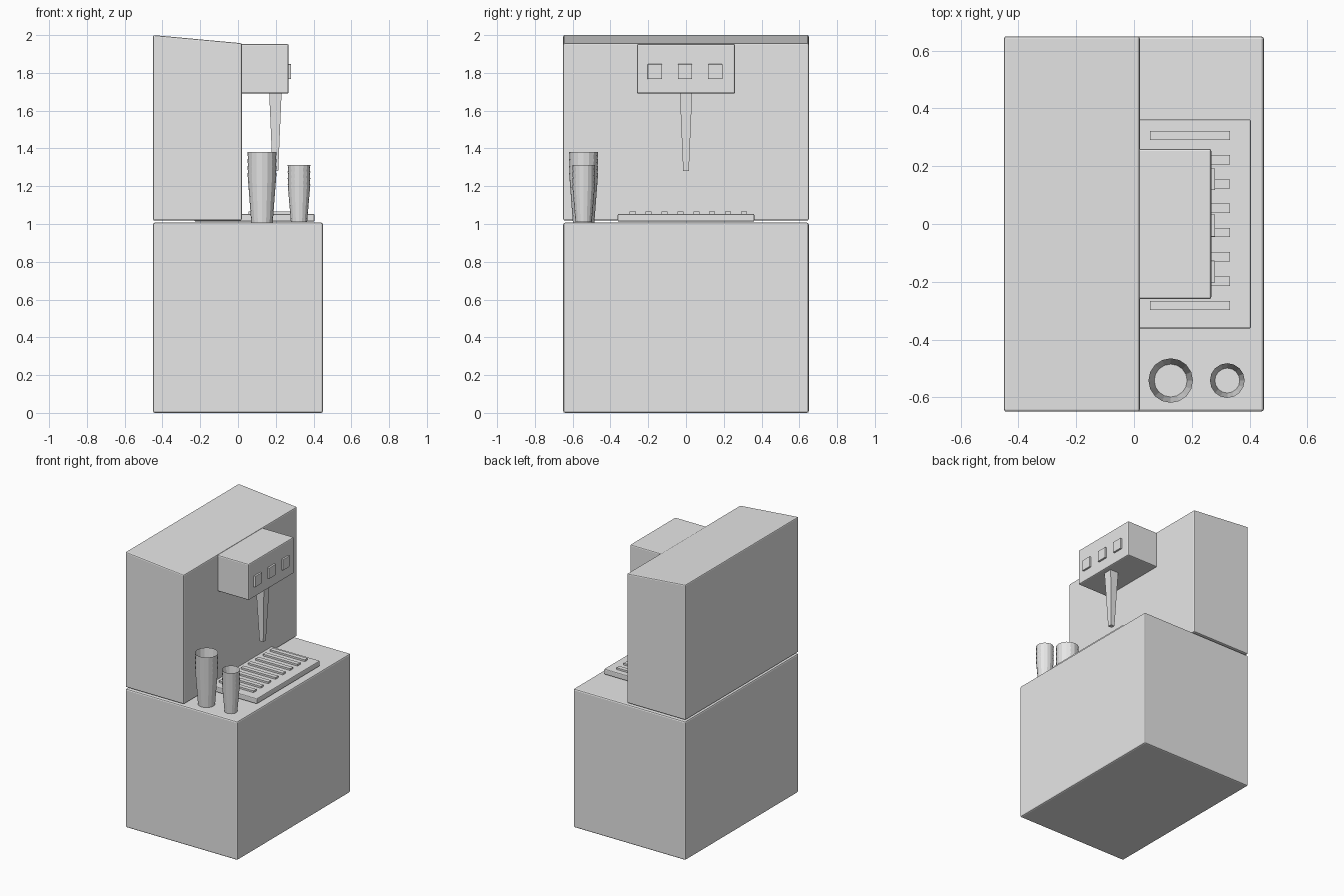
import bpy
import bmesh

old = bpy.data.objects.get("Cube")
if old:
    bpy.data.objects.remove(old, do_unlink=True)

grey = bpy.data.materials.new("light_grey")
grey.use_nodes = True
colour = (0.8, 0.8, 0.8, 1)
grey.diffuse_color = colour
next(n for n in grey.node_tree.nodes
     if n.type == "BSDF_PRINCIPLED").inputs["Base Color"].default_value = colour


def finish(name, bm, bevel=0.0):
    bmesh.ops.recalc_face_normals(bm, faces=bm.faces)
    mesh = bpy.data.meshes.new(name)
    bm.to_mesh(mesh)
    bm.free()
    mesh.materials.append(grey)
    obj = bpy.data.objects.new(name, mesh)
    bpy.context.collection.objects.link(obj)
    if bevel:
        mod = obj.modifiers.new("soft_edges", "BEVEL")
        mod.width = bevel
        mod.segments = 2
    return obj


def prism(name, profile, y0, y1, bevel=0.0):
    """Extrude an x-z outline along y."""
    bm = bmesh.new()
    face = bm.faces.new([bm.verts.new((x, y0, z)) for x, z in profile])
    moved = bmesh.ops.extrude_face_region(bm, geom=[face])["geom"]
    verts = [g for g in moved if isinstance(g, bmesh.types.BMVert)]
    bmesh.ops.translate(bm, verts=verts, vec=(0, y1 - y0, 0))
    return finish(name, bm, bevel)


def box(name, x0, x1, y0, y1, z0, z1, bevel=0.0):
    return prism(name, [(x0, z0), (x1, z0), (x1, z1), (x0, z1)], y0, y1, bevel)


def cup_stack(name, x, y, top, bottom_radius, rim_radius, height, step, count):
    """Nested open tapered cups, each lifted a little above the last."""
    bm = bmesh.new()
    sides = 16
    for i in range(count):
        base = top - height - (count - 1 - i) * step
        cup = bmesh.ops.create_cone(
            bm, cap_ends=True, segments=sides, radius1=bottom_radius,
            radius2=rim_radius, depth=height)["verts"]
        bmesh.ops.translate(bm, verts=cup, vec=(x, y, base + height / 2))
        rim = {f for v in cup for f in v.link_faces
               if len(f.verts) == sides and f.calc_center_median().z > base + height / 2}
        bmesh.ops.delete(bm, geom=list(rim), context="FACES_ONLY")
    return finish(name, bm)


# Cabinet and rear housing with a sloping top
box("base_cabinet", -0.45, 0.45, -0.65, 0.65, 0, 1.007, 0.01)
prism("rear_housing", [(-0.45, 1.018), (0.02, 1.018), (0.02, 1.957), (-0.45, 2)],
      -0.65, 0.65, 0.008)

# Dispensing head, buttons and tapered square nozzle
box("dispenser_head", 0.01, 0.268, -0.26, 0.26, 1.69, 1.953, 0.008)
for i in range(3):
    y = -0.165 + 0.16 * i
    box(f"button_{i + 1}", 0.26, 0.281, y - 0.038, y + 0.038, 1.767, 1.846, 0.002)

bm = bmesh.new()
nozzle = bmesh.ops.create_cube(bm, size=1)["verts"]
for v in nozzle:
    half = 0.033 if v.co.z > 0 else 0.015
    z = 1.7 if v.co.z > 0 else 1.28
    v.co = (0.198 + half * (1 if v.co.x > 0 else -1),
            half * (1 if v.co.y > 0 else -1), z)
finish("nozzle", bm)

# Drip tray with raised slats
box("drip_tray", -0.23, 0.405, -0.362, 0.362, 1.013, 1.053, 0.006)
for i in range(8):
    y = -0.282 + 0.0841 * i
    box(f"tray_slat_{i + 1}", 0.055, 0.333, y - 0.016, y + 0.016, 1.045, 1.066)

# Stacked cups
cup_stack("large_cups", 0.127, -0.542, 1.382, 0.057, 0.077, 0.262, 0.037, 4)
cup_stack("small_cups", 0.323, -0.542, 1.312, 0.043, 0.06, 0.2, 0.034, 4)
